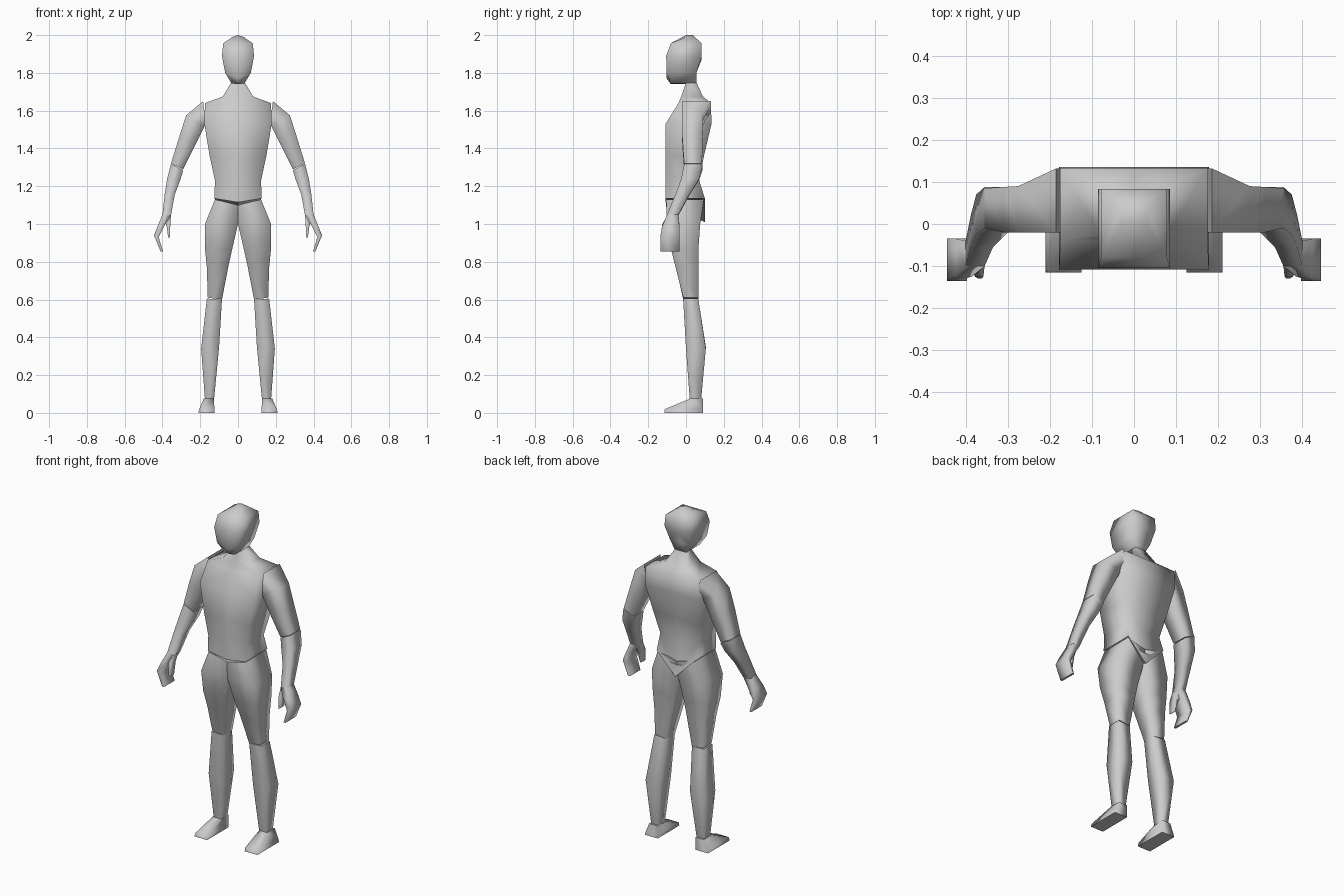
import bpy, bmesh

grey = bpy.data.materials.new("plain grey")
grey.diffuse_color = (0.6, 0.6, 0.6, 1)


def loft(name, rings, closed=True, smooth_caps=False):
    """Join four-point rings into a smooth skin and mirror it across x = 0."""
    bm = bmesh.new()
    loops = [[bm.verts.new(p) for p in ring] for ring in rings]
    for a, b in zip(loops, loops[1:]):
        for i in range(4 if closed else 3):
            j = (i + 1) % 4
            bm.faces.new((a[i], a[j], b[j], b[i])).smooth = True
    for cap in (loops[0], loops[-1]):
        bm.faces.new(cap).smooth = smooth_caps
    bmesh.ops.recalc_face_normals(bm, faces=bm.faces)
    # an open half skin has its outside on the +x side
    side = max(bm.faces, key=lambda f: abs(f.normal.x))
    if not closed and side.normal.x < 0:
        bmesh.ops.reverse_faces(bm, faces=bm.faces)
    mesh = bpy.data.meshes.new(name)
    bm.to_mesh(mesh)
    bm.free()
    mesh.materials.append(grey)
    ob = bpy.data.objects.new(name, mesh)
    bpy.context.collection.objects.link(ob)
    mod = ob.modifiers.new("mirror", 'MIRROR')
    mod.use_mirror_merge = not closed
    return ob


def body(name, rows, **kw):
    """Half body rings: half width, side z, front y, back y, middle front z, middle back z."""
    loft(name, [[(0, f, zf), (w, f, z), (w, b, z), (0, b, zb)]
                for w, z, f, b, zf, zb in rows], closed=False, **kw)


def limb(name, rows):
    """Limb rings: inner x and z, outer x and z, front y, back y."""
    loft(name, [[(xi, f, zi), (xo, f, zo), (xo, b, zo), (xi, b, zi)]
                for xi, zi, xo, zo, f, b in rows])


# head
body("head", [
    (.035, 1.745, -.08, .055, 1.74, 1.74),
    (.068, 1.80, -.102, .055, 1.77, 1.80),
    (.085, 1.89, -.105, .083, 1.89, 1.87),
    (.078, 1.957, -.08, .083, 1.957, 1.95),
    (.03, 1.99, .0, .035, 2.0, 2.0)], smooth_caps=True)

# torso with neck, ending in a wedge at the lower back
body("torso", [
    (.035, 1.75, 0, .055, 1.75, 1.75),
    (.08, 1.675, -.025, .09, 1.675, 1.675),
    (.175, 1.64, -.04, .132, 1.62, 1.64),
    (.178, 1.53, -.108, .135, 1.53, 1.53),
    (.15, 1.36, -.108, .095, 1.36, 1.36),
    (.122, 1.23, -.108, .07, 1.23, 1.23),
    (.125, 1.135, -.108, .10, 1.115, 1.01)])

# hips and thighs
limb("thigh", [
    (0, 1.10, .122, 1.13, -.105, .095),
    (0, 1.0, .175, 1.0, -.10, .075),
    (.03, .87, .175, .87, -.08, .066),
    (.05, .78, .165, .77, -.055, .066),
    (.085, .60, .16, .61, -.015, .065)])

# lower legs
limb("shin", [
    (.085, .60, .165, .605, -.015, .065),
    (.10, .35, .195, .34, 0, .105),
    (.127, .07, .175, .07, .02, .08)])

# feet
limb("foot", [
    (.127, .075, .182, .075, .02, .09),
    (.125, .02, .205, .02, -.112, .09),
    (.125, 0, .21, 0, -.115, .09)])

# upper arms
limb("upper_arm", [
    (.17, 1.54, .185, 1.65, -.02, .132),
    (.175, 1.52, .275, 1.575, -.02, .09),
    (.225, 1.42, .31, 1.465, -.02, .088),
    (.29, 1.29, .355, 1.32, -.01, .085)])

# forearms
limb("forearm", [
    (.29, 1.285, .355, 1.318, -.01, .088),
    (.305, 1.235, .375, 1.24, -.025, .07),
    (.335, 1.155, .388, 1.16, -.055, .02),
    (.355, 1.045, .40, 1.05, -.10, -.04)])

# hands
limb("hand", [
    (.355, 1.045, .40, 1.05, -.10, -.04),
    (.385, 1.0, .425, .99, -.125, -.035),
    (.42, .93, .445, .94, -.135, -.035),
    (.397, .855, .41, .855, -.135, -.035)])
limb("thumb", [
    (.355, 1.045, .39, 1.02, -.10, -.06),
    (.358, 1.0, .378, .99, -.125, -.08),
    (.362, .925, .37, .93, -.13, -.09)])
